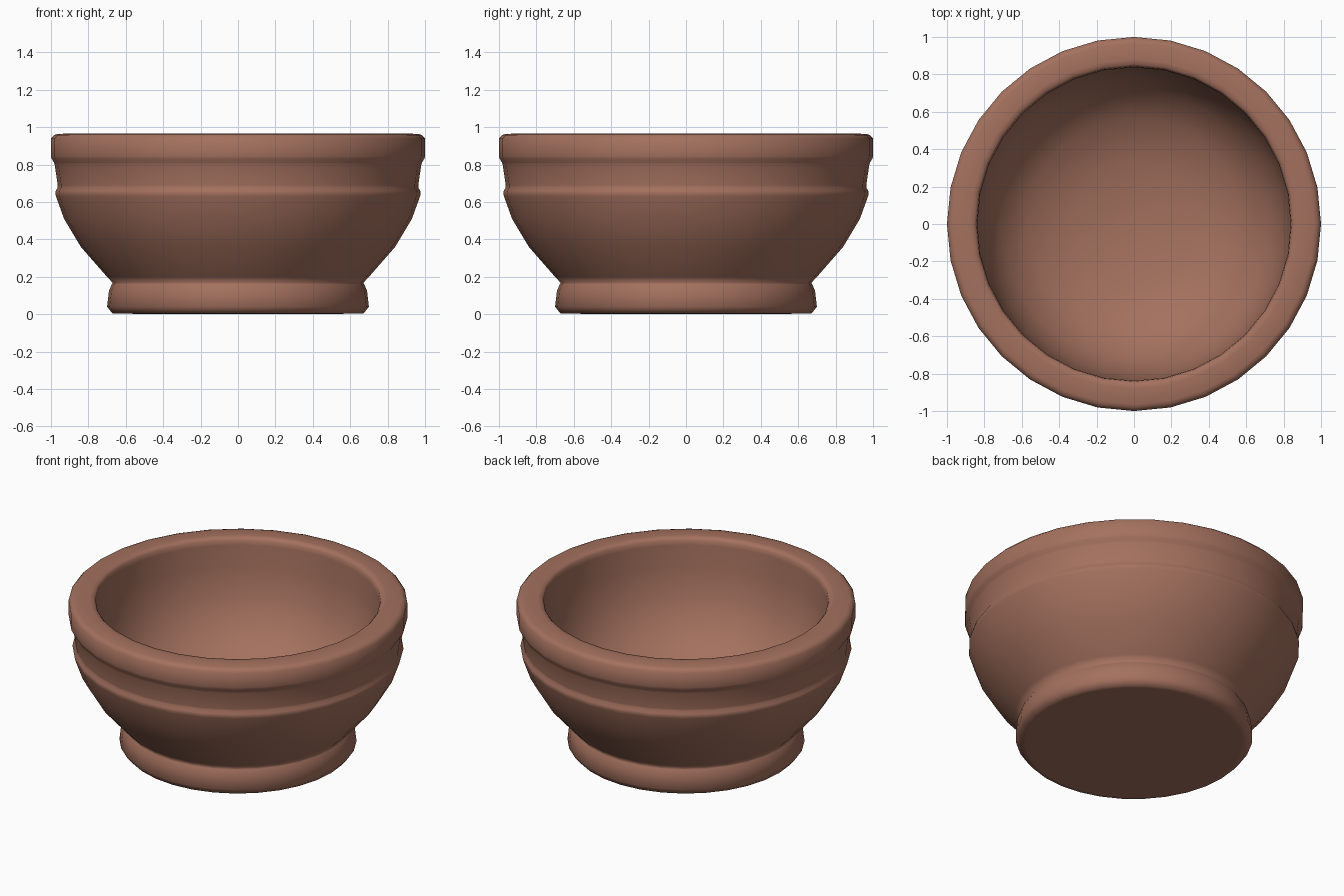
import bpy, bmesh, math

if "Cube" in bpy.data.objects:
    bpy.data.objects.remove(bpy.data.objects["Cube"])

SIDES = 32
# (radius, height) from the underside, up the outside, over the rim, down the inside
PROFILE = [
    (0.64, 0.003), (0.67, 0.003), (0.70, 0.04), (0.69, 0.125),     # foot
    (0.675, 0.16), (0.67, 0.168), (0.70, 0.20),                    # foot joint
    (0.84, 0.36), (0.93, 0.51), (0.973, 0.63),                     # belly
    (0.977, 0.645), (0.974, 0.66), (0.964, 0.677), (0.964, 0.69),  # bead
    (0.980, 0.80), (0.984, 0.812), (0.997, 0.832),                 # neck
    (1.0, 0.845), (1.0, 0.94), (0.983, 0.958), (0.965, 0.964),     # rim band
    (0.88, 0.967), (0.855, 0.964), (0.842, 0.95), (0.838, 0.92),   # rim top and lip
    (0.835, 0.78), (0.80, 0.60), (0.72, 0.43), (0.57, 0.30),       # inside wall
    (0.33, 0.215),
]
BASE_Z, FLOOR_Z = 0.0, 0.19

bm = bmesh.new()
rings = []
for r, z in PROFILE:
    rings.append([bm.verts.new((r * math.cos(2 * math.pi * i / SIDES),
                                r * math.sin(2 * math.pi * i / SIDES), z))
                  for i in range(SIDES)])
for a, b in zip(rings, rings[1:]):
    for i in range(SIDES):
        j = (i + 1) % SIDES
        bm.faces.new((a[i], a[j], b[j], b[i]))

# Underside and rounded floor
for ring, z in ((rings[0], BASE_Z), (rings[-1], FLOOR_Z)):
    centre = bm.verts.new((0, 0, z))
    for i in range(SIDES):
        bm.faces.new((ring[i], ring[(i + 1) % SIDES], centre))
bmesh.ops.recalc_face_normals(bm, faces=bm.faces[:])

mesh = bpy.data.meshes.new("bowl")
bm.to_mesh(mesh)
bm.free()
bowl = bpy.data.objects.new("bowl", mesh)
bpy.context.collection.objects.link(bowl)

# Fired clay colour
clay = bpy.data.materials.new("clay")
clay.diffuse_color = (0.37, 0.165, 0.112, 1)
clay.use_nodes = True
clay.node_tree.nodes["Principled BSDF"].inputs["Base Color"].default_value = clay.diffuse_color
mesh.materials.append(clay)

bpy.context.view_layer.objects.active = bowl
bowl.select_set(True)
bpy.ops.object.shade_smooth_by_angle(angle=math.radians(85))
